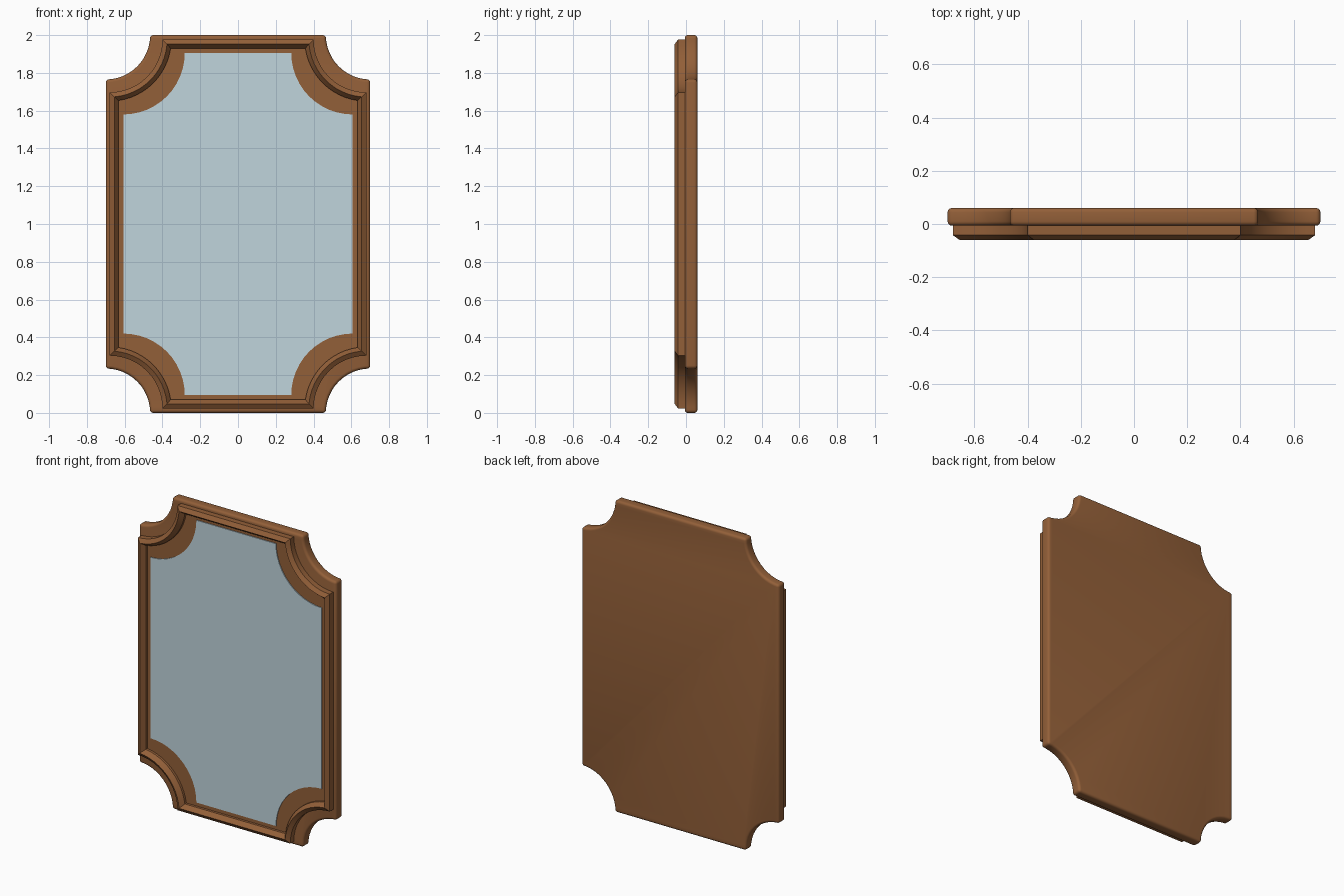
import bpy, bmesh, math

if "Cube" in bpy.data.objects:
    bpy.data.objects.remove(bpy.data.objects["Cube"], do_unlink=True)

ARC_STEPS = 12


def make_material(name, color):
    mat = bpy.data.materials.new(name)
    mat.use_nodes = True
    mat.diffuse_color = color
    bsdf = mat.node_tree.nodes["Principled BSDF"]
    bsdf.inputs["Base Color"].default_value = color
    bsdf.inputs["Roughness"].default_value = 0.6
    return mat


def outline(half_w, half_h, radius, inset=0.0):
    """Rectangle with concave round corners, offset inwards by inset."""
    r = radius + inset
    start = math.asin(inset / r)
    span = math.pi / 2 - 2 * start
    arc = []
    for i in range(ARC_STEPS + 1):
        t = start + span * i / ARC_STEPS
        arc.append((half_w - r * math.cos(t), half_h - r * math.sin(t)))
    pts = []
    for sx, sz in ((1, 1), (1, -1), (-1, -1), (-1, 1)):
        part = arc if sx * sz > 0 else arc[::-1]
        pts += [(sx * x, 1 + sz * z) for x, z in part]
    return pts


def loft(name, half_w, half_h, radius, profile, mat, ring=False):
    """Sweep a profile of (inset, y) points round the outline."""
    bm = bmesh.new()
    loops = [[bm.verts.new((x, y, z)) for x, z in outline(half_w, half_h, radius, d)]
             for d, y in profile]
    pairs = list(zip(loops, loops[1:]))
    if ring:
        pairs.append((loops[-1], loops[0]))
    else:
        bm.faces.new(loops[0])
        bm.faces.new(loops[-1][::-1])
    for a, b in pairs:
        n = len(a)
        for i in range(n):
            j = (i + 1) % n
            bm.faces.new((a[i], a[j], b[j], b[i]))
    bmesh.ops.recalc_face_normals(bm, faces=bm.faces)
    mesh = bpy.data.meshes.new(name)
    bm.to_mesh(mesh)
    bm.free()
    mesh.materials.append(mat)
    obj = bpy.data.objects.new(name, mesh)
    bpy.context.collection.objects.link(obj)
    return obj


def smooth(obj, degrees):
    bpy.ops.object.select_all(action="DESELECT")
    obj.select_set(True)
    bpy.context.view_layer.objects.active = obj
    bpy.ops.object.shade_smooth_by_angle(angle=math.radians(degrees))


wood = make_material("brown_wood", (0.29, 0.115, 0.04, 1))
glass = make_material("pale_blue_glass", (0.53, 0.66, 0.72, 1))

# Back board with rounded edges
board = loft("back_board", 0.70, 1.0, 0.235, [(0, -0.006), (0, 0.06)], wood)
bevel = board.modifiers.new("rounded_edges", "BEVEL")
bevel.width = 0.016
bevel.segments = 4
bevel.limit_method = "ANGLE"
bevel.angle_limit = math.radians(30)
bpy.context.view_layer.objects.active = board
board.select_set(True)
bpy.ops.object.modifier_apply(modifier="rounded_edges")
smooth(board, 35)

# Raised moulding with a sloping outer and inner side
moulding = loft("frame_moulding", 0.68, 0.977, 0.28,
                [(0, 0), (0, -0.042), (0.025, -0.06), (0.047, -0.03), (0.047, 0)],
                wood, ring=True)
smooth(moulding, 25)

# Inner panel that shows at the corners, and the mirror glass on it
loft("inner_panel", 0.66, 0.957, 0.29, [(0, 0), (0, -0.014)], wood)
loft("mirror_glass", 0.607, 0.905, 0.325, [(0, -0.013), (0, -0.019)], glass)
